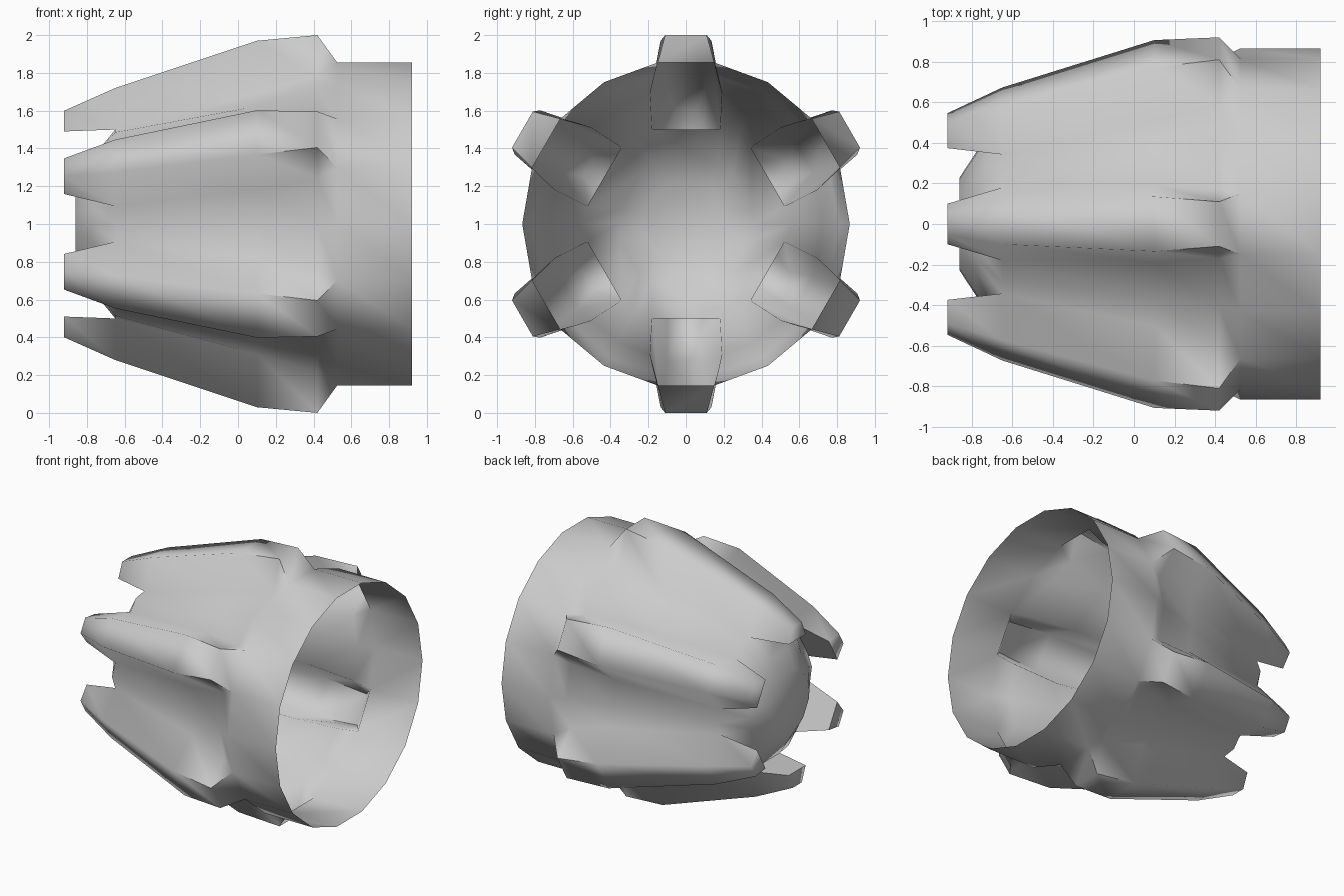
import bpy, bmesh
from math import radians, sin, cos, pi

if "Cube" in bpy.data.objects:
    bpy.data.objects.remove(bpy.data.objects["Cube"])

# x, ridge half width, ridge radius, foot half width, foot radius, valley radius
STATIONS = [
    (-0.65, 0.10, 0.72, 0.18, 0.50, 0.56),
    (0.10, 0.135, 0.97, 0.19, 0.69, 0.72),
    (0.42, 0.11, 1.00, 0.17, 0.78, 0.815),
    (0.525, 0.15, 0.855, 0.15, 0.855, 0.867),
    (0.92, 0.15, 0.855, 0.15, 0.855, 0.867),
]
DOME = [(-0.775, 0.36), (-0.86, 0.23)]   # x, radius of end cap rings

bm = bmesh.new()


def point(x, r, w, angle):
    """Point at radius r and sideways offset w from a spoke around the x axis."""
    return bm.verts.new((x, r * cos(angle) - w * sin(angle),
                         1 + r * sin(angle) + w * cos(angle)))


def bridge(a, b, closed=True):
    n = len(a)
    for i in range(n if closed else n - 1):
        j = (i + 1) % n
        bm.faces.new((a[i], a[j], b[j], b[i]))


spokes = [radians(30 + 60 * i) for i in range(6)]

# Ribbed body, one loop per station
loops = []
for x, tw, tr, fw, fr, vr in STATIONS:
    loop = []
    for a in spokes:
        loop += [point(x, fr, -fw, a), point(x, tr, -tw, a),
                 point(x, tr, tw, a), point(x, fr, fw, a),
                 point(x, vr, 0, a + pi / 6)]
    loops.append(loop)
for a, b in zip(loops, loops[1:]):
    bridge(a, b)

# Hollow prong tips reaching past the end cap
front = loops[0]
for i, a in enumerate(spokes):
    root = front[i * 5:i * 5 + 4]
    tip = [point(-0.92, 0.49, -0.10, a), point(-0.92, 0.60, -0.055, a),
           point(-0.92, 0.60, 0.055, a), point(-0.92, 0.49, 0.10, a)]
    bridge(tip, root)
    bm.faces.new(tip)

# Domed end cap between the prongs
ring = [v for i, v in enumerate(front) if i % 5 in (0, 3, 4)]
for x, r in DOME:
    new = []
    for a in spokes:
        new += [point(x, r, 0, a + k) for k in (-radians(16), radians(16), pi / 6)]
    bridge(new, ring)
    ring = new
bm.faces.new(ring)

# Merge the rib feet into the plain collar
bmesh.ops.remove_doubles(bm, verts=bm.verts, dist=0.0005)
bmesh.ops.recalc_face_normals(bm, faces=bm.faces)

mesh = bpy.data.meshes.new("ribbed_cap")
bm.to_mesh(mesh)
bm.free()
cap = bpy.data.objects.new("ribbed_cap", mesh)
bpy.context.collection.objects.link(cap)
bpy.context.view_layer.objects.active = cap
cap.select_set(True)
bpy.ops.object.shade_smooth_by_angle(angle=radians(75))
